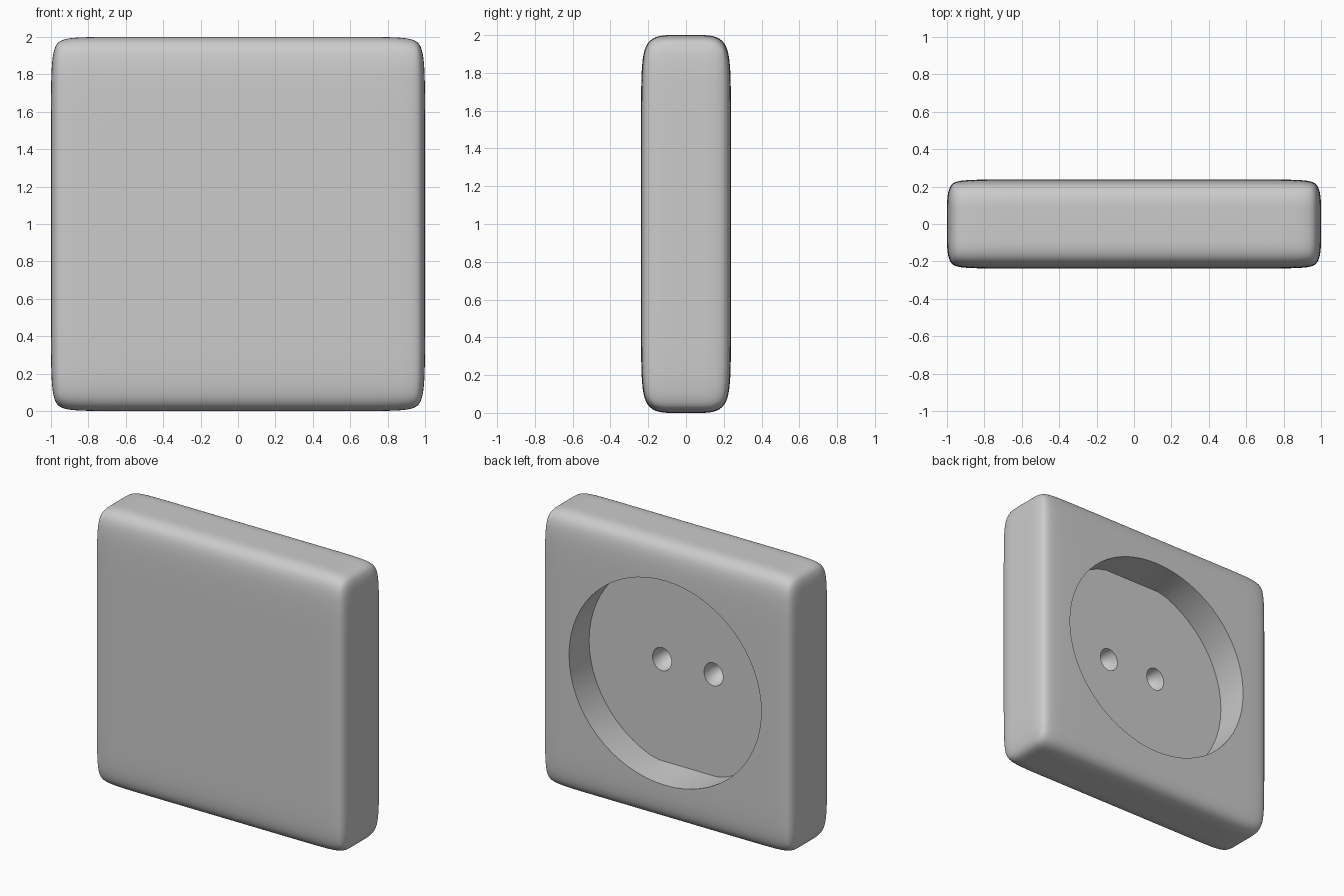
import bpy, bmesh, math

if "Cube" in bpy.data.objects:
    bpy.data.objects.remove(bpy.data.objects["Cube"])


def make_object(name, bm):
    bmesh.ops.recalc_face_normals(bm, faces=bm.faces)
    mesh = bpy.data.meshes.new(name)
    bm.to_mesh(mesh)
    bm.free()
    ob = bpy.data.objects.new(name, mesh)
    bpy.context.collection.objects.link(ob)
    return ob


def box_cage(name, x, y, z, zc):
    """Box with support loops on each axis, ready for subdivision."""
    bm = bmesh.new()
    axes = [(-a, -b, b, a) for a, b in (x, y, z)]
    verts = {}

    def v(i, j, k):
        if (i, j, k) not in verts:
            verts[i, j, k] = bm.verts.new((axes[0][i], axes[1][j], axes[2][k] + zc))
        return verts[i, j, k]

    for side in (0, 3):
        for a in range(3):
            for b in range(3):
                quad = [(a, b), (a + 1, b), (a + 1, b + 1), (a, b + 1)]
                bm.faces.new([v(side, p, q) for p, q in quad])
                bm.faces.new([v(p, side, q) for p, q in quad])
                bm.faces.new([v(p, q, side) for p, q in quad])
    return make_object(name, bm)


def loft_cutter(name, cx, cz, rings, n):
    """Closed solid along y; each ring is (y, x radius, z radius, flat limit in z)."""
    bm = bmesh.new()
    loops = []
    for y, rx, rz, limit in rings:
        loop = []
        for i in range(n):
            t = math.tau * i / n
            dz = max(-limit, min(limit, rz * math.sin(t)))
            loop.append(bm.verts.new((cx + rx * math.cos(t), y, cz + dz)))
        loops.append(loop)
    for lo, hi in zip(loops, loops[1:]):
        for i in range(n):
            j = (i + 1) % n
            bm.faces.new((lo[i], lo[j], hi[j], hi[i]))
    bm.faces.new(loops[0])
    bm.faces.new(loops[-1])
    ob = make_object(name, bm)
    ob.hide_render = True
    return ob


# Rounded housing
housing = box_cage("socket_housing", (1.0, 0.86), (0.238, 0.06), (1.0, 0.68), 1.0)
sub = housing.modifiers.new("round", 'SUBSURF')
sub.levels = sub.render_levels = 4

# Plug recess, flattened at top and bottom of its floor
FLOOR = -0.02
cutters = [loft_cutter("recess_cutter", 0.0, 1.01,
                       [(FLOOR, 0.785, 0.75, 0.71), (0.235, 0.765, 0.735, 1),
                        (0.30, 0.765, 0.735, 1)], 64)]

# Two bowl-shaped pin holes
bowl = [(FLOOR - 0.12 * math.cos(math.radians(a)),
         0.075 * math.sin(math.radians(a)), 0.083 * math.sin(math.radians(a)), 1)
        for a in (12, 30, 50, 70, 90)]
bowl.append((0.05, 0.075, 0.083, 1))
for s in (-1, 1):
    cutters.append(loft_cutter("pin_hole_cutter", s * 0.205, 1.03, bowl, 32))
for c in cutters:
    mod = housing.modifiers.new("cut", 'BOOLEAN')
    mod.operation = 'DIFFERENCE'
    mod.solver = 'EXACT'
    mod.object = c

# Bake the modifiers, then shade
bpy.ops.object.select_all(action='DESELECT')
housing.select_set(True)
bpy.context.view_layer.objects.active = housing
for mod in list(housing.modifiers):
    bpy.ops.object.modifier_apply(modifier=mod.name)
for c in cutters:
    bpy.data.objects.remove(c)
bpy.ops.object.shade_smooth_by_angle(angle=math.radians(30))
